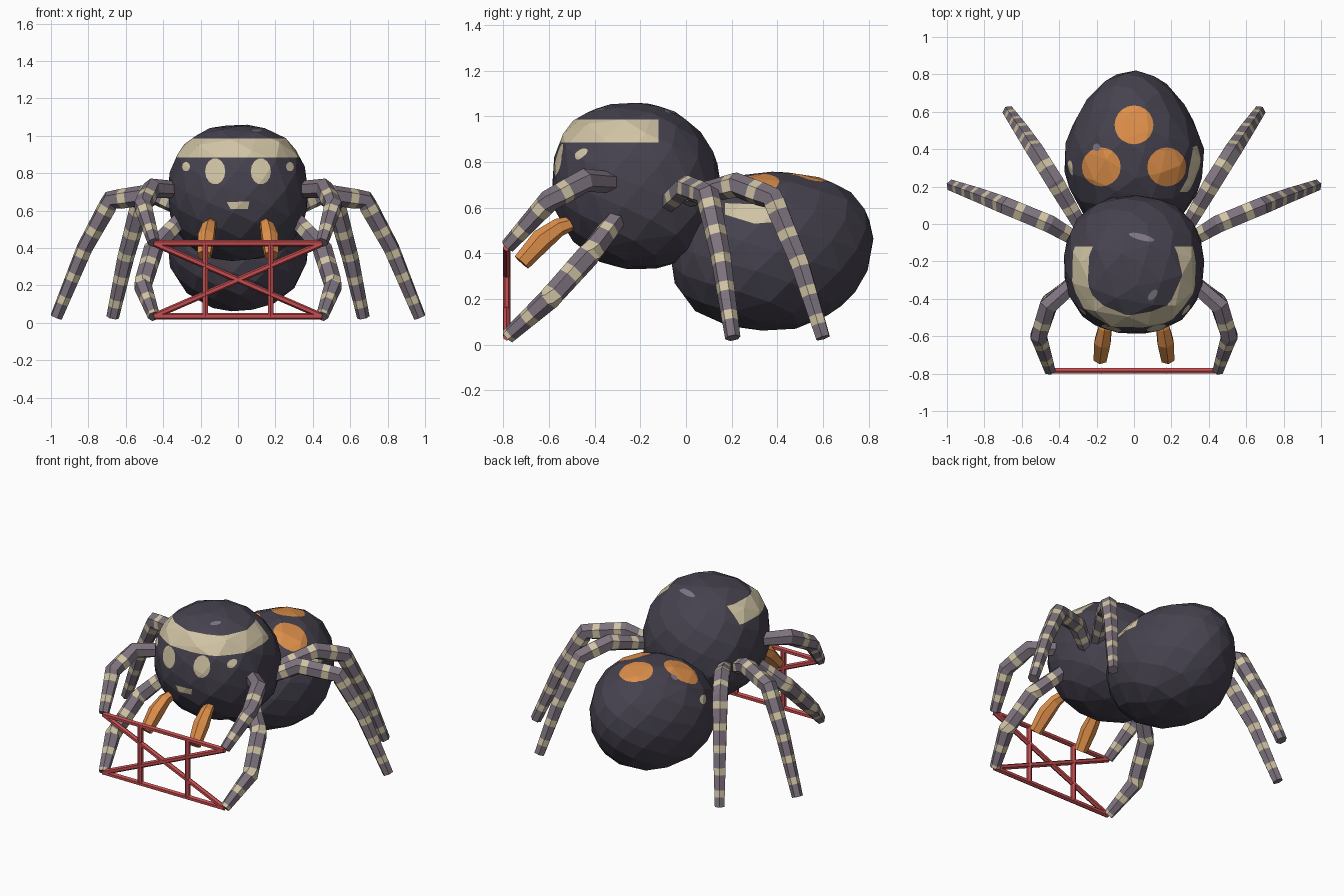
import bpy, bmesh
from math import sin, cos, pi, sqrt
from mathutils import Vector

cube = bpy.data.objects.get("Cube")
if cube:
    bpy.data.objects.remove(cube)


def material(name, rgb):
    m = bpy.data.materials.new(name)
    m.use_nodes = True
    m.diffuse_color = (*rgb, 1)
    m.node_tree.nodes["Principled BSDF"].inputs["Base Color"].default_value = (*rgb, 1)
    return m


charcoal = material("charcoal", (0.062, 0.055, 0.078))
cream = material("cream", (0.63, 0.55, 0.37))
orange = material("orange", (0.74, 0.28, 0.07))
mauve = material("mauve_grey", (0.205, 0.17, 0.208))
red = material("red", (0.56, 0.075, 0.08))
smudge = material("smudge_grey", (0.20, 0.18, 0.23))


def finish(name, bm, mats):
    bmesh.ops.recalc_face_normals(bm, faces=bm.faces[:])
    me = bpy.data.meshes.new(name)
    bm.to_mesh(me)
    bm.free()
    for m in mats:
        me.materials.append(m)
    ob = bpy.data.objects.new(name, me)
    bpy.context.collection.objects.link(ob)
    return ob


def faceted_ball(count, shape):
    """Irregular low-poly ball: hull of evenly spread points, moved by shape()."""
    bm = bmesh.new()
    for i in range(count):
        z = 1 - (2 * i + 1) / count
        r, a = sqrt(1 - z * z), i * pi * (3 - sqrt(5))
        bm.verts.new(shape(Vector((r * cos(a), r * sin(a), z))))
    hull = bmesh.ops.convex_hull(bm, input=bm.verts[:])
    loose = [v for v in hull["geom_interior"] if isinstance(v, bmesh.types.BMVert)]
    bmesh.ops.delete(bm, geom=loose, context='VERTS')
    bmesh.ops.recalc_face_normals(bm, faces=bm.faces[:])
    return bm


def puff(p, n):
    """Push a unit-sphere point out to a rounder-cornered shape of power n."""
    return p / sum(abs(c) ** n for c in p) ** (1 / n)


def paint(bm, poly, axes, look, index, facing=0.1):
    """Cut a convex outline into the faces turned towards look and colour it."""
    a, b = axes
    look = Vector(look)
    planes = []

    def inside():
        return [f for f in bm.faces if f.normal.dot(look) > facing and all(
            (f.calc_center_median() - co).dot(n) > 0 for co, n in planes)]

    for p, q in zip(poly, poly[1:] + poly[:1]):
        co, n = Vector((0, 0, 0)), Vector((0, 0, 0))
        co[a], co[b] = p
        n[a], n[b] = p[1] - q[1], q[0] - p[0]
        n.normalize()
        faces = inside()
        geom = set(faces)
        for f in faces:
            geom.update(f.edges)
            geom.update(f.verts)
        bmesh.ops.bisect_plane(bm, geom=list(geom), dist=1e-5, plane_co=co, plane_no=n)
        bm.normal_update()
        planes.append((co, n))
    for f in inside():
        f.material_index = index


def oval(u, v, ru, rv, turn=0, n=14):
    pts = [(ru * cos(2 * pi * i / n), rv * sin(2 * pi * i / n)) for i in range(n)]
    return [(u + x * cos(turn) - y * sin(turn), v + x * sin(turn) + y * cos(turn)) for x, y in pts]


def tidy(bm):
    bmesh.ops.dissolve_limit(bm, angle_limit=0.005, verts=bm.verts[:], edges=bm.edges[:],
                             delimit={'MATERIAL'})


XY, XZ, YZ = (0, 1), (0, 2), (1, 2)
FRONT, TOP, LEFT, RIGHT = (0, -1, 0), (0, 0, 1), (1, 0, 0), (-1, 0, 0)


# Head, fuller at the brow, with brow band, eyes and mouth
def skull(p):
    q = puff(p, 2.3 - 0.6 * p.y * p.z)
    return Vector((q.x * 0.376, -0.218 + q.y * 0.37, 0.695 + q.z * 0.366))


bm = faceted_ball(110, skull)
paint(bm, [(-1, 0.885), (-0.12, 0.885), (-0.12, 0.985), (-1, 0.985)], YZ, LEFT, 1, -2)
for s in (-1, 1):
    paint(bm, oval(s * 0.122, 0.81, 0.054, 0.07), XZ, FRONT, 1)
    paint(bm, oval(s * 0.278, 0.835, 0.021, 0.025), XZ, FRONT, 1)
paint(bm, [(-0.04, 0.608), (0.052, 0.608), (0.062, 0.65), (-0.06, 0.645)], XZ, FRONT, 1)
paint(bm, oval(0.04, -0.07, 0.07, 0.017, -0.25), XY, TOP, 2)
paint(bm, oval(0.1, -0.38, 0.035, 0.018, 0.9), XY, TOP, 2)
tidy(bm)
finish("head", bm, [charcoal, cream, smudge])


# Abdomen, egg-shaped towards the back, with orange spots
def egg(p):
    q = puff(p, 2.12)
    taper = 1 - 0.24 * max(q.y, 0)
    return Vector((q.x * 0.38 * taper, 0.378 + q.y * 0.443, 0.41 + q.z * 0.35 + 0.045 * q.y * abs(q.y)))


bm = faceted_ball(110, egg)
for u, v in ((0, 0.53), (-0.175, 0.305), (0.175, 0.305)):
    paint(bm, oval(u, v, 0.104, 0.104, n=20), XY, TOP, 1)
paint(bm, [(0.17, 0.57), (0.3, 0.53), (0.42, 0.54), (0.41, 0.6), (0.3, 0.615), (0.17, 0.62)],
      YZ, LEFT, 2)
paint(bm, oval(0.3, 0.55, 0.04, 0.025), YZ, RIGHT, 2)
paint(bm, oval(-0.2, 0.41, 0.02, 0.02), XY, TOP, 3)
tidy(bm)
finish("abdomen", bm, [charcoal, orange, cream, smudge])


def tube(name, path, radii, mats, bands=(), sides=6):
    """Faceted tube along a path; bands are (start, end) lengths coloured second."""
    pts = [Vector(p) for p in path]
    at = [0]
    for p, q in zip(pts, pts[1:]):
        at.append(at[-1] + (q - p).length)
    marks = set(at)
    for s, e in bands:
        marks.update(t for t in (s, e) if t < at[-1])
    bm, rings, marks = bmesh.new(), [], sorted(marks)
    for t in marks:
        k = max(i for i in range(len(at) - 1) if at[i] <= t)
        f = (t - at[k]) / (at[k + 1] - at[k])
        d = (pts[k + 1] - pts[k]).normalized()
        if t == at[k] and k > 0:
            d = (d + (pts[k] - pts[k - 1]).normalized()).normalized()
        ref = Vector((0, 0, 1)) if abs(d.z) < 0.99 else Vector((0, 1, 0))
        side = d.cross(ref).normalized()
        up = side.cross(d)
        c, r = pts[k].lerp(pts[k + 1], f), radii[k] + (radii[k + 1] - radii[k]) * f
        angles = [2 * pi * (i + 0.5) / sides for i in range(sides)]
        rings.append([bm.verts.new(c + r * (side * cos(a) + up * sin(a))) for a in angles])
    for j, (r0, r1) in enumerate(zip(rings, rings[1:])):
        mid = (marks[j] + marks[j + 1]) / 2
        for i in range(sides):
            n = (i + 1) % sides
            face = bm.faces.new((r0[i], r0[n], r1[n], r1[i]))
            face.material_index = int(any(s < mid < e for s, e in bands))
    bm.faces.new(rings[0])
    bm.faces.new(rings[-1])
    return finish(name, bm, mats)


# Legs (left side; mirrored to the right) with cream bands from the given length on
legs = {
    "front_upper_leg": (0.3, [(0.3, -0.3, 0.71), (0.46, -0.44, 0.72),
                              (0.51, -0.6, 0.63), (0.45, -0.782, 0.43)]),
    "front_lower_leg": (0.1, [(0.29, -0.29, 0.57), (0.45, -0.42, 0.4),
                              (0.51, -0.6, 0.2), (0.45, -0.782, 0.035)]),
    "middle_leg": (0.1, [(0.28, -0.1, 0.6), (0.45, 0.0, 0.69), (0.68, 0.095, 0.655),
                         (0.82, 0.15, 0.4), (0.972, 0.205, 0.03)]),
    "back_leg": (0.1, [(0.28, -0.02, 0.64), (0.42, 0.22, 0.7), (0.52, 0.38, 0.64),
                       (0.6, 0.5, 0.35), (0.67, 0.6, 0.03)]),
}
# Fangs
fang = [(0.14, -0.49, 0.535), (0.155, -0.555, 0.515), (0.168, -0.63, 0.46), (0.18, -0.72, 0.36)]

for label, s in (("left", 1), ("right", -1)):
    for name, (start, path) in legs.items():
        bands = [(start + i * 0.135, start + i * 0.135 + 0.043) for i in range(9)]
        radii = [0.042, 0.054, 0.053, 0.045, 0.034]
        if len(path) == 4:
            radii = [0.045, 0.053, 0.049, 0.033]
        tube(label + "_" + name, [(s * x, y, z) for x, y, z in path], radii,
             [mauve, cream], bands)
    tube(label + "_fang", [(s * x, y, z) for x, y, z in fang],
         [0.03, 0.04, 0.05, 0.04], [orange])

# Red lattice held between the front feet
y, w, lo, hi = -0.785, 0.45, 0.035, 0.425
bars = {
    "net_top_bar": ((-w, y, hi), (w, y, hi)),
    "net_bottom_bar": ((-w, y, lo), (w, y, lo)),
    "net_rising_bar": ((-w, y, lo), (w, y, hi)),
    "net_falling_bar": ((-w, y, hi), (w, y, lo)),
    "net_left_post": ((0.175, y, lo), (0.175, y, hi)),
    "net_right_post": ((-0.175, y, lo), (-0.175, y, hi)),
}
for name, ends in bars.items():
    tube(name, ends, [0.017, 0.017], [red])
